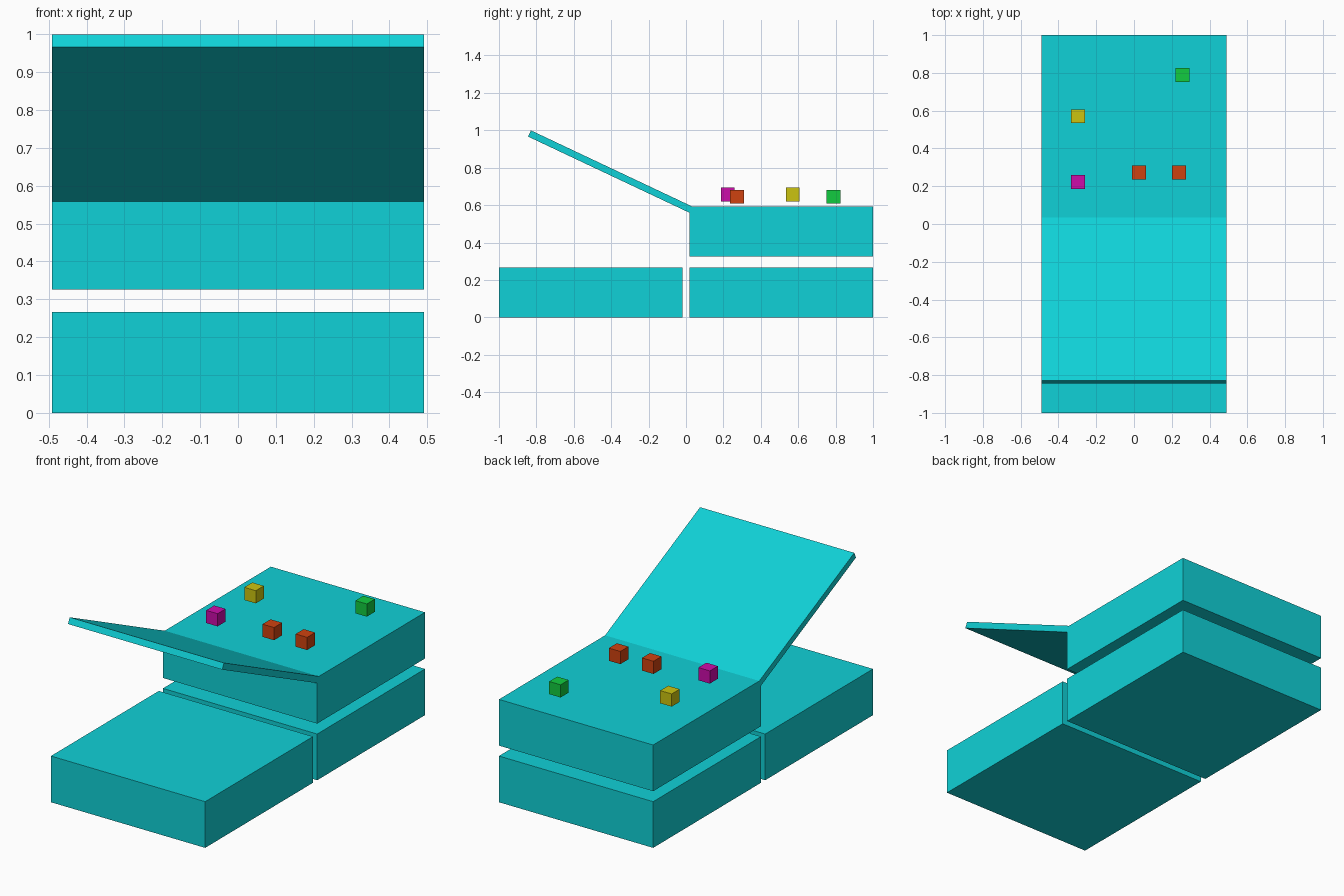
import bpy
from math import atan2, hypot

if "Cube" in bpy.data.objects:
    bpy.data.objects.remove(bpy.data.objects["Cube"])


def material(name, rgb):
    m = bpy.data.materials.new(name)
    m.diffuse_color = (*rgb, 1)
    m.use_nodes = True
    m.node_tree.nodes["Principled BSDF"].inputs["Base Color"].default_value = m.diffuse_color
    return m


TEAL = material("teal", (0.005, 0.64, 0.68))
ORANGE = material("orange", (0.62, 0.055, 0.005))
MAGENTA = material("magenta", (0.6, 0.004, 0.4))
YELLOW = material("yellow", (0.6, 0.55, 0.005))
GREEN = material("green", (0.006, 0.6, 0.05))


def box(name, loc, size, mat, tilt=0):
    bpy.ops.mesh.primitive_cube_add(size=1, location=loc, rotation=(tilt, 0, 0))
    ob = bpy.context.object
    ob.name = name
    ob.scale = size
    ob.data.materials.append(mat)
    return ob


# Three equal blocks: two on the ground, one floating above the rear
W, L, H = 0.982, 0.981, 0.266
box("front_block", (0, -0.5095, H / 2), (W, L, H), TEAL)
box("rear_block", (0, 0.5095, H / 2), (W, L, H), TEAL)
box("upper_block", (0, 0.5095, 0.459), (W, L, H), TEAL)

# Raised lid, hinged at the front edge of the upper block
y0, z0, y1, z1 = -0.837, 0.983, 0.031, 0.5735
box("lid", (0, (y0 + y1) / 2, (z0 + z1) / 2),
    (W, hypot(y1 - y0, z1 - z0), 0.0365), TEAL, atan2(z1 - z0, y1 - y0))

# Small buttons hovering over the upper block
for name, x, y, z, mat in (
    ("magenta_button", -0.297, 0.223, 0.657, MAGENTA),
    ("yellow_button", -0.297, 0.570, 0.657, YELLOW),
    ("orange_button_inner", 0.027, 0.273, 0.645, ORANGE),
    ("orange_button_outer", 0.238, 0.273, 0.645, ORANGE),
    ("green_button", 0.257, 0.789, 0.645, GREEN),
):
    box(name, (x, y, z), (0.073,) * 3, mat)
